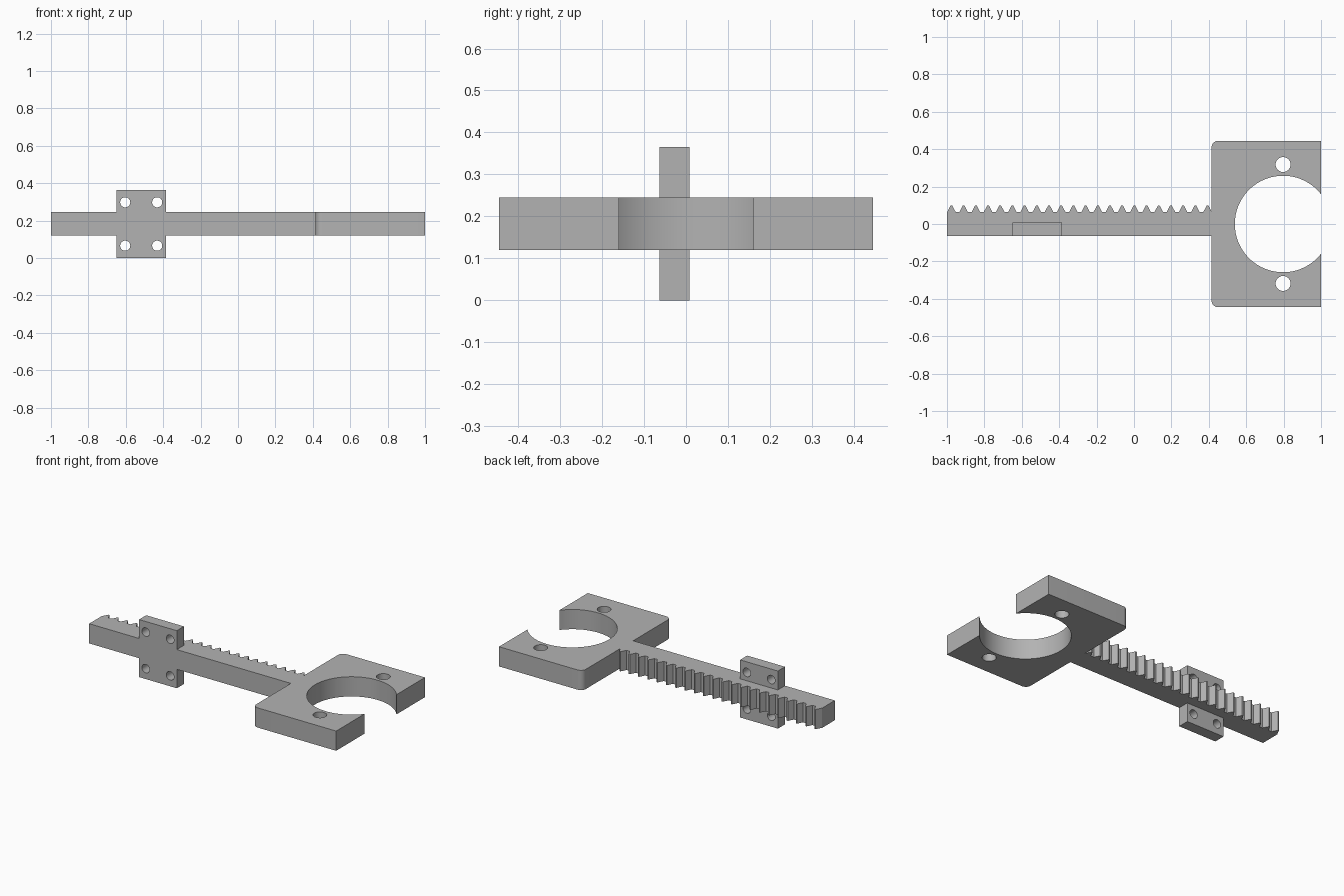
import bpy
from math import cos, sin, pi, radians

cube = bpy.data.objects.get("Cube")
if cube:
    bpy.data.objects.remove(cube, do_unlink=True)

grey = bpy.data.materials.new("plain grey")
grey.use_nodes = True
colour = (0.45, 0.45, 0.45, 1)
grey.diffuse_color = colour
grey.node_tree.nodes["Principled BSDF"].inputs["Base Color"].default_value = colour


def arc(cx, cy, r, start, end, steps):
    """Points along an arc, angles in degrees."""
    angles = [radians(start + (end - start) * i / steps) for i in range(steps + 1)]
    return [(cx + r * cos(a), cy + r * sin(a)) for a in angles]


def circle(cx, cy, r):
    return arc(cx, cy, r, 0, 360, 32)[:-1]


def plate(name, outlines, thickness, location, upright=False):
    """Extrude an outline with holes, centred on its thickness."""
    curve = bpy.data.curves.new(name, "CURVE")
    curve.dimensions = "2D"
    curve.fill_mode = "BOTH"
    curve.extrude = thickness / 2
    for points in outlines:
        spline = curve.splines.new("POLY")
        spline.points.add(len(points) - 1)
        for p, (x, y) in zip(spline.points, points):
            p.co = (x, y, 0, 1)
        spline.use_cyclic_u = True
    obj = bpy.data.objects.new(name, curve)
    bpy.context.collection.objects.link(obj)
    obj.location = location
    if upright:
        obj.rotation_euler.x = pi / 2
    bpy.ops.object.select_all(action="DESELECT")
    obj.select_set(True)
    bpy.context.view_layer.objects.active = obj
    bpy.ops.object.convert(target="MESH")
    obj = bpy.context.object
    obj.name = name
    obj.data.materials.clear()
    obj.data.materials.append(grey)
    # Weld the caps to the walls
    bpy.ops.object.mode_set(mode="EDIT")
    bpy.ops.mesh.select_all(action="SELECT")
    bpy.ops.mesh.remove_doubles(threshold=0.0001)
    bpy.ops.mesh.normals_make_consistent(inside=False)
    bpy.ops.object.mode_set(mode="OBJECT")
    bpy.ops.object.shade_smooth_by_angle(angle=radians(30))
    return obj


LOW, HIGH, TOP = 0.12, 0.245, 0.365
FRONT, BACK, TIP = -0.063, 0.065, 0.1
YOKE_X = 0.415
mid, thick = (LOW + HIGH) / 2, HIGH - LOW

# Toothed rack bar
rack = [(YOKE_X, FRONT), (-1, FRONT), (-1, BACK)]
teeth, pitch, first = 22, 0.0652, -0.976
for i in range(teeth):
    x = first + i * pitch
    rack += [(x - 0.022, BACK), (x - 0.004, TIP), (x + 0.004, TIP), (x + 0.022, BACK)]
rack.append((YOKE_X, BACK))
plate("rack_bar", [rack], thick, (0, 0, mid))

# Open yoke: rounded inner corners, round bore breaking through the end
cx, bore, half, corner = 0.797, 0.258, 0.445, 0.035
yoke = [(1, half)]
yoke += arc(YOKE_X + corner, half - corner, corner, 90, 180, 8)
yoke += arc(YOKE_X + corner, corner - half, corner, 180, 270, 8)
yoke += [(1, -half)]
yoke += arc(cx, 0, bore, -38.1, -321.9, 64)
yoke[-1] = (1, yoke[-1][1])
yoke[-65] = (1, yoke[-65][1])
bolt_holes = [circle(cx, side * 0.318, 0.04) for side in (1, -1)]
plate("yoke", [yoke] + bolt_holes, thick, (0, 0, mid))

# Drilled mounting tabs above and below the bar
tab_back = 0.008
for name, z0, z1, hole_z in (("upper_tab", HIGH, TOP, 0.298), ("lower_tab", 0, LOW, 0.066)):
    outline = [(-0.65, z0), (-0.385, z0), (-0.385, z1), (-0.65, z1)]
    holes = [circle(x, hole_z, 0.027) for x in (-0.603, -0.432)]
    plate(name, [outline] + holes, tab_back - FRONT, (0, (FRONT + tab_back) / 2, 0), upright=True)
